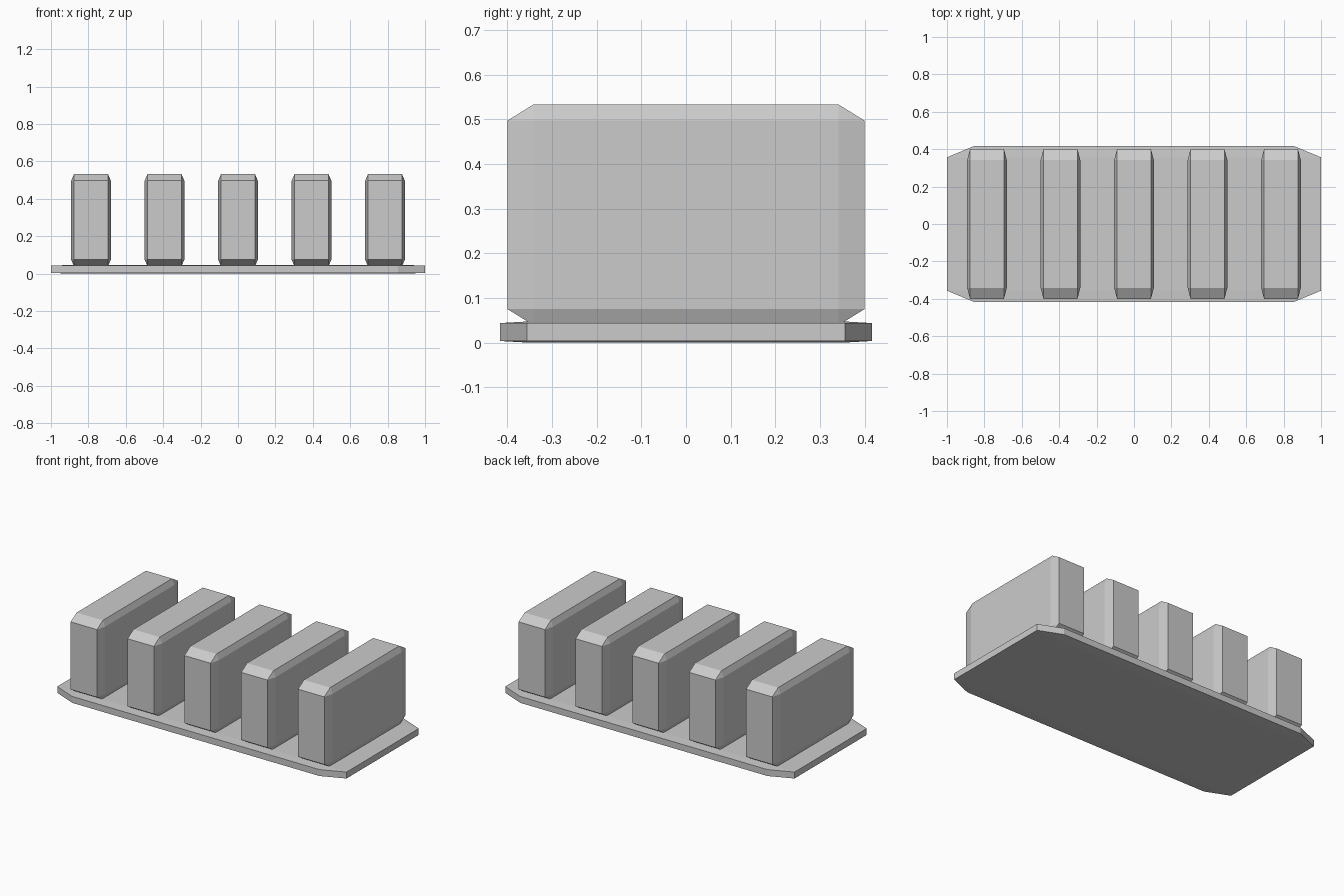
import bpy
import bmesh
from mathutils import Matrix, Vector

if "Cube" in bpy.data.objects:
    bpy.data.objects.remove(bpy.data.objects["Cube"], do_unlink=True)

grey = bpy.data.materials.new("plain grey")
grey.use_nodes = True
colour = (0.6, 0.6, 0.6, 1)
grey.diffuse_color = colour
grey.node_tree.nodes["Principled BSDF"].inputs["Base Color"].default_value = colour


def chamfered_box(name, centre, size, chamfer=0.0725):
    """Chamfer a unit cube, then stretch it so the chamfer scales with each side."""
    bm = bmesh.new()
    bmesh.ops.create_cube(bm, size=1)
    bmesh.ops.bevel(bm, geom=bm.edges[:], offset=chamfer, segments=1,
                    affect='EDGES', profile=0.5)
    bmesh.ops.transform(bm, matrix=Matrix.Diagonal(Vector(size)).to_4x4(),
                        verts=bm.verts)
    bmesh.ops.recalc_face_normals(bm, faces=bm.faces)
    mesh = bpy.data.meshes.new(name)
    bm.to_mesh(mesh)
    bm.free()
    mesh.materials.append(grey)
    obj = bpy.data.objects.new(name, mesh)
    obj.location = centre
    bpy.context.collection.objects.link(obj)
    return obj


# Thin base plate
chamfered_box("base_plate", (0, 0, 0.0235), (2, 0.834, 0.047))

# Row of five upright blocks, seated slightly into the plate
for i in range(5):
    chamfered_box(f"upright_block_{i + 1}", ((i - 2) * 0.393, 0, 0.286),
                  (0.212, 0.8, 0.494))
